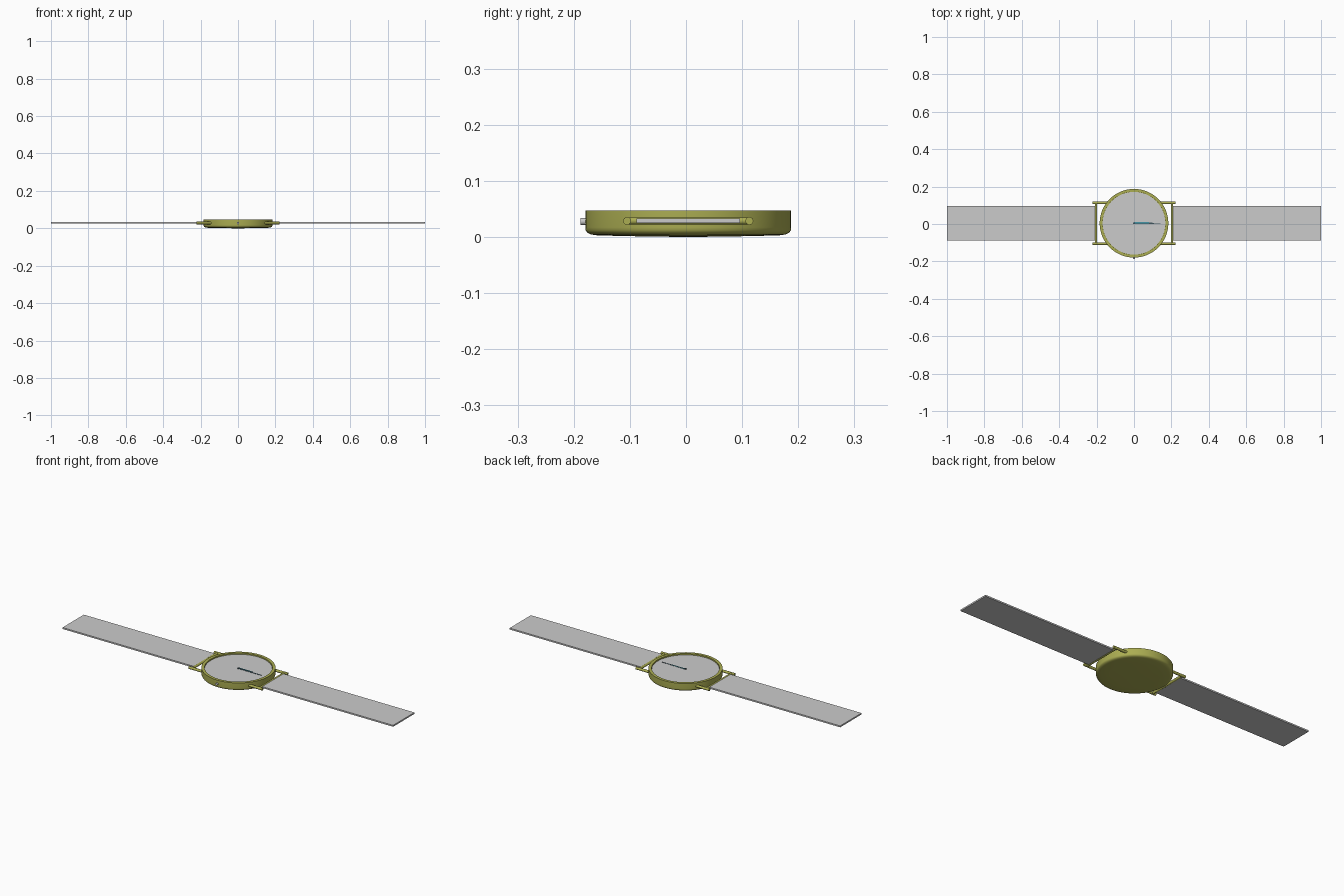
import bpy, bmesh, math
from mathutils import Matrix, Vector

if "Cube" in bpy.data.objects:
    bpy.data.objects.remove(bpy.data.objects["Cube"])

CY = 0.004   # case centre in y
LZ = 0.0285  # height of lugs, bars, strap and crown


def material(name, r, g, b):
    m = bpy.data.materials.new(name)
    m.diffuse_color = (r, g, b, 1)
    m.use_nodes = True
    m.node_tree.nodes["Principled BSDF"].inputs["Base Color"].default_value = m.diffuse_color
    return m


GOLD = material("olive gold", 0.41, 0.42, 0.085)
GREY = material("light grey", 0.60, 0.60, 0.60)
TEAL = material("teal", 0.06, 0.30, 0.38)
DARK = material("dark steel", 0.05, 0.09, 0.11)


def finish(name, bm, mat, smooth=True):
    bmesh.ops.recalc_face_normals(bm, faces=bm.faces)
    me = bpy.data.meshes.new(name)
    bm.to_mesh(me)
    bm.free()
    me.materials.append(mat)
    ob = bpy.data.objects.new(name, me)
    bpy.context.collection.objects.link(ob)
    if smooth:
        bpy.ops.object.select_all(action='DESELECT')
        ob.select_set(True)
        bpy.context.view_layer.objects.active = ob
        bpy.ops.object.shade_smooth_by_angle(angle=math.radians(35))
    return ob


def lathe(name, profile, mat, steps=96):
    bm = bmesh.new()
    vs = [bm.verts.new((r, 0, z)) for r, z in profile]
    es = [bm.edges.new(p) for p in zip(vs, vs[1:])]
    bmesh.ops.spin(bm, geom=vs + es, cent=(0, 0, 0), axis=(0, 0, 1),
                   angle=math.tau, steps=steps)
    bmesh.ops.remove_doubles(bm, verts=bm.verts, dist=1e-5)
    bmesh.ops.translate(bm, verts=bm.verts, vec=(0, CY, 0))
    return finish(name, bm, mat)


def rod(name, a, b, r, mat, seg=24):
    a, b = Vector(a), Vector(b)
    d = b - a
    bm = bmesh.new()
    bmesh.ops.create_cone(bm, cap_ends=True, segments=seg, radius1=r, radius2=r,
                          depth=d.length,
                          matrix=Matrix.Translation((a + b) / 2) @ d.to_track_quat('Z', 'Y').to_matrix().to_4x4())
    return finish(name, bm, mat)


def prism(name, pts, z0, z1, mat):
    bm = bmesh.new()
    f = bm.faces.new([bm.verts.new((x, y, z0)) for x, y in pts])
    ext = bmesh.ops.extrude_face_region(bm, geom=[f])
    bmesh.ops.translate(bm, vec=(0, 0, z1 - z0),
                        verts=[v for v in ext["geom"] if isinstance(v, bmesh.types.BMVert)])
    return finish(name, bm, mat, False)


# case with slightly domed back, rounded lower edge and recessed face
lathe("case", [(0, 0), (0.05, 0.0004), (0.12, 0.0016), (0.165, 0.003), (0.174, 0.0045),
               (0.180, 0.0075), (0.183, 0.012), (0.1835, 0.017), (0.1835, 0.047),
               (0.168, 0.047), (0.168, 0.036), (0, 0.036)], GOLD)

# dial
lathe("dial", [(0, 0.034), (0.1675, 0.034), (0.1675, 0.040), (0, 0.040)], GREY)

# lugs, spring bars and straps on both sides
for s, side in ((-1, "left"), (1, "right")):
    for t, end in ((-1, "front"), (1, "back")):
        y = CY + t * 0.109
        rod(f"{side}_{end}_lug", (s * 0.14, y, LZ), (s * 0.222, y, LZ), 0.007, GOLD)
    rod(f"{side}_spring_bar", (s * 0.203, CY - 0.109, LZ), (s * 0.203, CY + 0.109, LZ),
        0.0065, GOLD)
    prism(f"{side}_strap", [(s * 0.203, CY - 0.092), (s, CY - 0.092),
                            (s, CY + 0.092), (s * 0.203, CY + 0.092)],
          LZ - 0.004, LZ + 0.004, GREY)

# crown
rod("crown", (0, -0.188, LZ - 0.001), (0, -0.172, LZ - 0.001), 0.0065, GREY)

# hands
prism("minute_hand", [(-0.004, CY - 0.003), (0.09, CY - 0.003), (0.142, CY - 0.002),
                      (0.142, CY + 0.001), (0.09, CY + 0.003), (-0.004, CY + 0.003)],
      0.0405, 0.042, DARK)
prism("hour_hand", [(0, CY), (0.08, CY), (0.08, CY + 0.006), (0, CY + 0.006)],
      0.042, 0.0435, TEAL)
rod("hand_hub", (0, CY, 0.039), (0, CY, 0.0445), 0.005, DARK)
